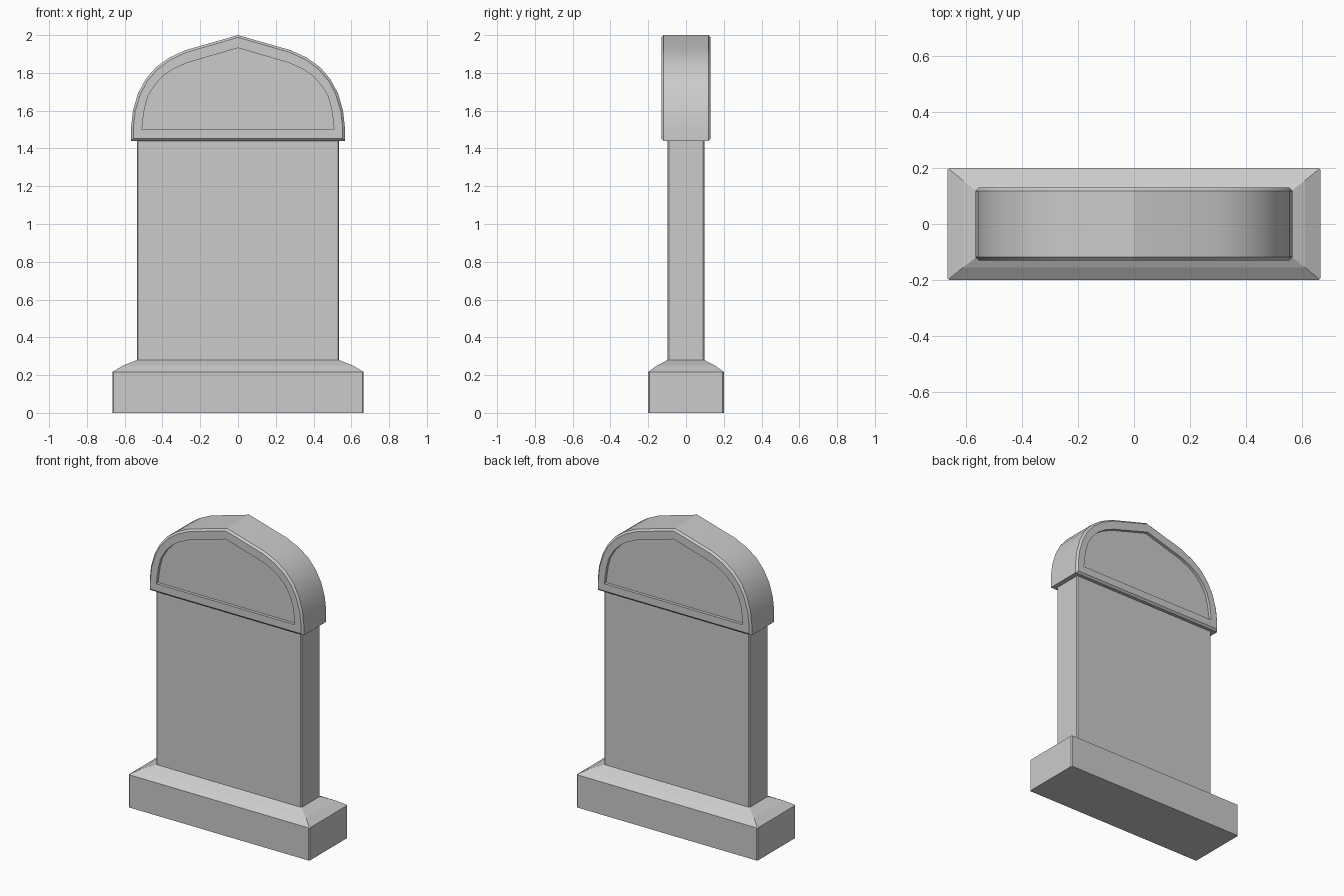
import bpy, bmesh, math

old = bpy.data.objects.get("Cube")
if old:
    bpy.data.objects.remove(old, do_unlink=True)

STONE = (0.6, 0.6, 0.6, 1.0)
stone = bpy.data.materials.new("grey_stone")
stone.use_nodes = True
stone.diffuse_color = STONE
stone.node_tree.nodes["Principled BSDF"].inputs["Base Color"].default_value = STONE


def finish(bm, name, smooth=None):
    bmesh.ops.recalc_face_normals(bm, faces=bm.faces)
    mesh = bpy.data.meshes.new(name)
    bm.to_mesh(mesh)
    bm.free()
    mesh.materials.append(stone)
    obj = bpy.data.objects.new(name, mesh)
    bpy.context.collection.objects.link(obj)
    if smooth:
        bpy.ops.object.select_all(action="DESELECT")
        obj.select_set(True)
        bpy.context.view_layer.objects.active = obj
        bpy.ops.object.shade_smooth_by_angle(angle=math.radians(smooth))
    return obj


def bridge(bm, a, b):
    for i in range(len(a)):
        j = (i + 1) % len(a)
        bm.faces.new((a[i], a[j], b[j], b[i]))


def stacked_block(name, levels, edge):
    """Rectangular block from (half width, half depth, height) levels."""
    bm = bmesh.new()
    rings = [[bm.verts.new((sx * w, sy * d, z))
              for sx, sy in ((-1, -1), (1, -1), (1, 1), (-1, 1))]
             for w, d, z in levels]
    for a, b in zip(rings, rings[1:]):
        bridge(bm, a, b)
    bm.faces.new(rings[0])
    bm.faces.new(rings[-1])
    # Slightly softened upright corners
    upright = [e for e in bm.edges
               if (e.verts[0].co - e.verts[1].co).xy.length < 1e-5]
    bmesh.ops.bevel(bm, geom=upright, offset=edge, segments=1, affect="EDGES")
    return finish(bm, name)


def mirrored(half):
    """Closed outline from right-hand points running bottom to peak."""
    return half + [(-x, z) for x, z in reversed(half[:-1])]


# Plinth with a curved, flared shoulder
stacked_block("plinth", [(0.665, 0.20, 0), (0.665, 0.20, 0.217),
                         (0.61, 0.155, 0.25), (0.535, 0.097, 0.28)], 0.006)

# Upright slab
stacked_block("slab", [(0.535, 0.097, 0.27), (0.535, 0.097, 1.45)], 0.006)

# Pointed arch head: chamfered rim and a recessed panel on both faces
outer = mirrored([(0.566, 1.44), (0.566, 1.51), (0.556, 1.60), (0.53, 1.69),
                  (0.49, 1.765), (0.435, 1.83), (0.365, 1.88),
                  (0.28, 1.92), (0, 2.0)])
rim = mirrored([(0.554, 1.452), (0.554, 1.51), (0.544, 1.598), (0.518, 1.685),
                (0.48, 1.757), (0.427, 1.819), (0.36, 1.868),
                (0.276, 1.908), (0, 1.988)])
panel = mirrored([(0.508, 1.50), (0.505, 1.54), (0.495, 1.61), (0.475, 1.68),
                  (0.44, 1.737), (0.395, 1.785), (0.34, 1.822),
                  (0.27, 1.853), (0, 1.932)])
DEPTH, CHAMFER, RECESS = 0.13, 0.012, 0.02

bm = bmesh.new()
sections = []
for side in (-1, 1):
    layers = ((outer, DEPTH - CHAMFER), (rim, DEPTH),
              (panel, DEPTH), (panel, DEPTH - RECESS))
    rings = [[bm.verts.new((x, side * y, z)) for x, z in shape]
             for shape, y in layers]
    for a, b in zip(rings, rings[1:]):
        bridge(bm, a, b)
    bm.faces.new(rings[-1])
    sections.append(rings[0])
bridge(bm, *sections)
finish(bm, "arched_head", smooth=22)
